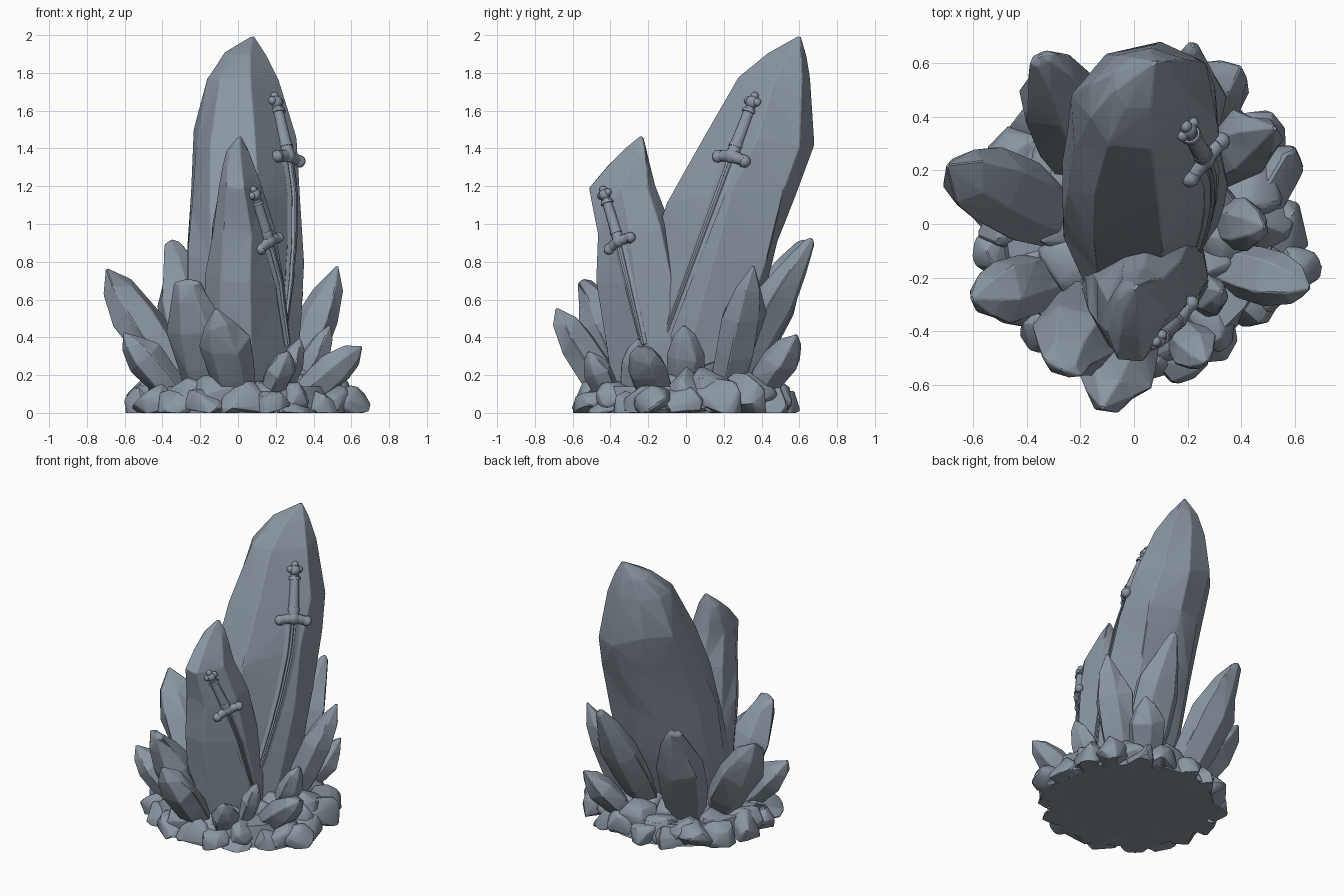
import bpy, bmesh, math, random
from mathutils import Vector, Matrix
from mathutils.bvhtree import BVHTree

if "Cube" in bpy.data.objects:
    bpy.data.objects.remove(bpy.data.objects["Cube"])

random.seed(11)
stone = bpy.data.materials.new("blue_grey_stone")
stone.diffuse_color = (0.255, 0.305, 0.36, 1)
stone.use_nodes = True
stone.node_tree.nodes["Principled BSDF"].inputs["Base Color"].default_value = stone.diffuse_color


def finish(name, bm, angle=24, bevel=0.0):
    """Turn a bmesh into a shaded object resting on z = 0."""
    bmesh.ops.recalc_face_normals(bm, faces=bm.faces[:])
    if bevel:
        bmesh.ops.bevel(bm, geom=bm.edges[:], offset=bevel, segments=1,
                        affect='EDGES', clamp_overlap=True)
    for v in bm.verts:
        v.co.z = max(v.co.z, 0.0)
    mesh = bpy.data.meshes.new(name)
    bm.to_mesh(mesh)
    bm.free()
    mesh.materials.append(stone)
    ob = bpy.data.objects.new(name, mesh)
    bpy.context.collection.objects.link(ob)
    bpy.ops.object.select_all(action='DESELECT')
    ob.select_set(True)
    bpy.context.view_layer.objects.active = ob
    bpy.ops.object.shade_smooth_by_angle(angle=math.radians(angle))
    return ob


def loft(rings, apex):
    """Skin closed rings of points and close the top on a tip."""
    bm = bmesh.new()
    loops = [[bm.verts.new(p) for p in ring] for ring in rings]
    n = len(loops[0])
    for a, b in zip(loops, loops[1:]):
        for i in range(n):
            j = (i + 1) % n
            q = [a[i], a[j], b[j], b[i]]
            k = random.randint(0, 1)        # random diagonal gives chiselled facets
            bm.faces.new((q[k], q[k + 1], q[k + 2]))
            bm.faces.new((q[k], q[k + 2], q[(k + 3) % 4]))
    tip = bm.verts.new(apex)
    for i in range(n):
        bm.faces.new((loops[-1][i], loops[-1][(i + 1) % n], tip))
    bm.faces.new(loops[0][::-1])
    return bm


# Plan outline shared by the two big crystals: flat facet facing front right
SECTION = [(-.65, -.95), (.2, -1), (1, 0), (.85, .8), (.2, 1), (-.5, .85), (-1, .3), (-1, -.35)]


def big_crystal(name, levels, apex, calm):
    """Rings above height 'calm' stay level so the cut top is exact."""
    rings = []
    for z, x0, x1, y0, y1 in levels:
        j = 0.016 if 0.1 < z < calm else 0.003
        rings.append([((x0 + x1) / 2 + u * (x1 - x0) / 2 + random.uniform(-j, j),
                       (y0 + y1) / 2 + v * (y1 - y0) / 2 + random.uniform(-j, j),
                       z + random.uniform(-4 * j, 4 * j)) for u, v in SECTION])
    bm = loft(rings, apex)
    tree = BVHTree.FromBMesh(bm)
    finish(name, bm, 13, 0.004)
    return tree


main_tree = big_crystal("tall_crystal", [
    (0.05, -.22, .30, -.30, .20), (0.5, -.26, .335, -.27, .38), (0.85, -.255, .335, -.20, .49),
    (1.12, -.24, .335, -.09, .59), (1.45, -.225, .295, .09, .67), (1.77, -.16, .215, .28, .655),
    (1.90, -.07, .15, .43, .635)], (0.08, 0.605, 2.0), 1.7)
second_tree = big_crystal("second_crystal", [
    (0.05, -.20, .27, -.38, .10), (0.4, -.19, .27, -.43, .02), (0.7, -.17, .24, -.46, -.04),
    (0.95, -.13, .19, -.48, -.10), (1.20, -.10, .125, -.515, -.165), (1.30, -.085, .09, -.42, -.185),
    (1.39, -.06, .06, -.325, -.205)], (0.01, -0.23, 1.475), 1.15)


# Small leaning crystals around the foot; ridge > 0 ends in a chisel edge
def shard(name, base, tip, w, ridge=0.0):
    base, tip = Vector(base), Vector(tip)
    d = tip - base
    side = d.cross(Vector((0, 0, 1))).normalized()
    out = side.cross(d).normalized()
    turn = random.uniform(-.3, .3)
    rings = []
    for t, r in ((0, .7), (.35, .95), (.62, 1), (.82, .66)):
        ring = []
        for i in range(6):
            a = i * math.tau / 6 + turn
            k = w * r * random.uniform(.88, 1.1)
            ring.append(base + d * (t + random.uniform(-.05, .05) * (t > 0))
                        + side * math.cos(a) * max(k, ridge) + out * math.sin(a) * k * .78)
        rings.append(ring)
    if ridge:
        rings.append([base + d * .97 + side * math.cos(i * math.tau / 6) * ridge
                      + out * math.sin(i * math.tau / 6) * .03 for i in range(6)])
    finish(name, loft(rings, tip), 14, 0.004)


for name, base, tip, w, ridge in [
    ("left_shard", (-.25, 0, .05), (-.70, .22, .77), .16, 0),
    ("left_low_shard", (-.28, -.2, .05), (-.61, -.28, .43), .13, 0),
    ("back_left_shard", (-.15, .2, .05), (-.35, .63, .92), .17, .05),
    ("front_left_shard", (-.14, -.25, .05), (-.27, -.545, .71), .16, .08),
    ("front_shard", (0, -.38, .05), (-.12, -.69, .56), .14, 0),
    ("right_back_shard", (.25, .2, .05), (.53, .36, .79), .13, 0),
    ("back_tall_shard", (.14, .17, .05), (.22, .67, .93), .15, .03),
    ("right_shard", (.30, 0, .05), (.49, -.01, .47), .10, 0),
    ("right_low_shard", (.30, -.15, .05), (.66, -.24, .355), .12, 0),
    ("front_right_shard", (.15, -.38, .05), (.27, -.52, .33), .09, 0),
    ("right_inner_shard", (.22, -.28, .05), (.33, -.25, .40), .08, 0),
    ("back_right_shard", (.20, .35, .05), (.40, .59, .42), .12, 0),
]:
    shard(name, base, tip, w, ridge)


# Rocky base: a slab hidden inside rings of flattened boulders
def boulder(name, c, r, h):
    bm = bmesh.new()
    stretch, turn = random.uniform(.9, 1.2), random.uniform(0, math.pi)
    for _ in range(20):
        p = Vector([random.gauss(0, 1) for _ in range(3)]).normalized()
        x, y = p.x * r * stretch, p.y * r / stretch
        bm.verts.new((c[0] + x * math.cos(turn) - y * math.sin(turn),
                      c[1] + x * math.sin(turn) + y * math.cos(turn), c[2] + p.z * h))
    hull = bmesh.ops.convex_hull(bm, input=bm.verts[:])
    bmesh.ops.delete(bm, geom=hull["geom_interior"], context='VERTS')
    finish(name, bm, 33, 0.013)


slab = bmesh.new()
bmesh.ops.create_cone(slab, cap_ends=True, segments=28, radius1=.53, radius2=.50, depth=.14,
                      matrix=Matrix.Translation((.02, 0, .07)))
finish("base_slab", slab)
for count, rad, r, h, cz in ((19, .505, .13, .13, .035), (14, .43, .15, .13, .075), (10, .27, .16, .12, .125)):
    for i in range(count):
        a = (i + random.uniform(-.25, .25)) * math.tau / count
        k = random.uniform(.85, 1.12)
        lift = 1.25 if 0.1 < a < 1.5 else 1.0       # taller rocks at the back right
        boulder("base_rock", (.02 + math.cos(a) * rad * 1.03, math.sin(a) * rad * .97, cz * lift),
                r * k, h * k * lift)
boulder("right_rock", (.58, -.17, .04), .12, .11)


# Swords set into the flat facets, placed by casting onto the crystal
def sword(name, tree, pommel, guard, tip, s):
    hit = lambda yz: tree.ray_cast(Vector((2, yz[0], yz[1])), Vector((-1, 0, 0)))[0]
    P, G = hit(pommel), hit(guard)
    n = Vector((.77, -.63, 0))
    z = (P - G).normalized()
    x = n.cross(z).normalized()
    y = z.cross(x)
    frame = Matrix((x, y, z)).transposed().to_4x4()
    frame.translation = G + n * .008
    bm = bmesh.new()

    # blade with a raised centre rib, following the facet
    rows = []
    steps = 14
    for i in range(steps + 1):
        t = i / steps
        c = hit((guard[0] + (tip[0] - guard[0]) * t, guard[1] + (tip[1] - guard[1]) * t)) + n * .006
        w = s * (.05 - .022 * t)
        rows.append([bm.verts.new(c + x * a * w + n * b) for a, b in
                     ((-1, 0), (-.4, .009), (-.2, .004), (0, .016), (.2, .004), (.4, .009), (1, 0), (0, -.04))])
    for a, b in zip(rows, rows[1:]):
        for i in range(8):
            bm.faces.new((a[i], a[(i + 1) % 8], b[(i + 1) % 8], b[i]))
    bm.faces.new(rows[0])
    bm.faces.new(rows[-1])

    def tube(p, q, r1, r2, seg=12):
        p, q = Vector(p), Vector(q)
        rot = (q - p).to_track_quat('Z', 'Y').to_matrix().to_4x4()
        bmesh.ops.create_cone(bm, cap_ends=True, segments=seg, radius1=r1, radius2=r2,
                              depth=(q - p).length, matrix=frame @ Matrix.Translation((p + q) / 2) @ rot)

    def ball(p, r):
        bmesh.ops.create_uvsphere(bm, u_segments=12, v_segments=8, radius=r,
                                  matrix=frame @ Matrix.Translation(p))

    # cross guard
    ball((0, 0, 0), .042 * s)
    for sx in (-1, 1):
        tube((0, 0, 0), (sx * .075 * s, 0, -.012 * s), .036 * s, .028 * s)
        tube((sx * .065 * s, 0, -.005 * s), (sx * .095 * s, 0, -.02 * s), .028 * s, .034 * s)
        ball((sx * .092 * s, 0, -.016 * s), .033 * s)
    # grip with bands
    tube((0, 0, .02 * s), (0, 0, .28 * s), .036 * s, .029 * s)
    for h in (.05, .25):
        tube((0, 0, h * s), (0, 0, (h + .018) * s), .040 * s, .037 * s)
    # lobed pommel
    ball((0, 0, .31 * s), .036 * s)
    for dx, dz in ((-.03, .315), (.03, .315), (0, .345)):
        ball((dx * s, 0, dz * s), .023 * s)
    finish(name, bm, 40)


sword("long_sword", main_tree, (.37, 1.68), (.25, 1.36), (-.12, .36), 1.0)
sword("short_sword", second_tree, (-.43, 1.17), (-.35, .91), (-.22, .36), .86)
